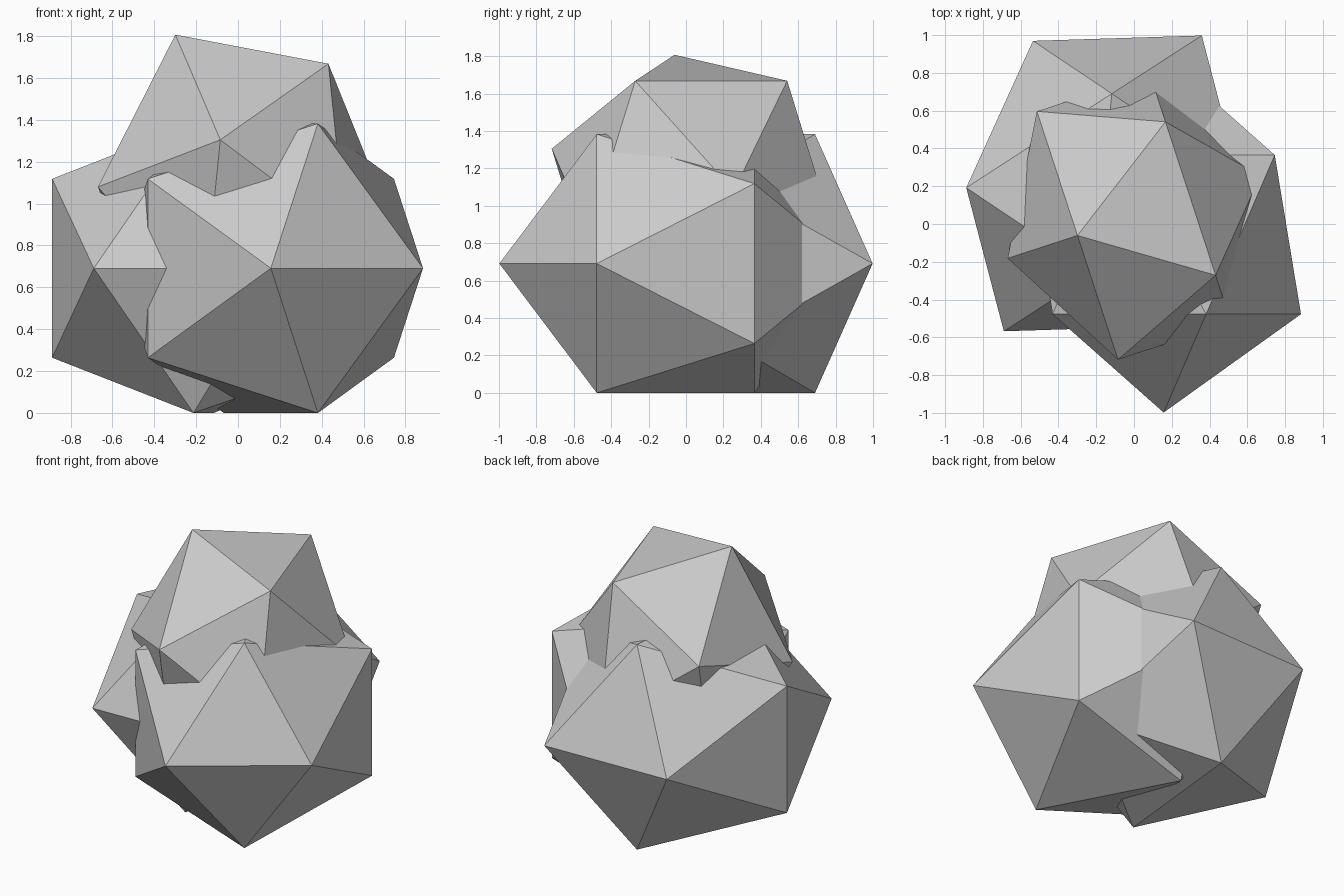
import bpy, bmesh, math
from mathutils import Matrix, Vector

if "Cube" in bpy.data.objects:
    bpy.data.objects.remove(bpy.data.objects["Cube"])

RING = 0.727  # radius of each five-sided ring of vertices


def boulder(name, centre, pole_angle, half_length, ring_vertex_up=False):
    """20-sided rock whose long axis is horizontal, stretched along that axis."""
    pole = Vector((math.cos(pole_angle), math.sin(pole_angle), 0))
    side = Vector((-pole.y, pole.x, 0))
    ring_dir = Vector((0, 0, 1)) if ring_vertex_up else side
    x_axis, z_axis = -ring_dir, -pole
    y_axis = z_axis.cross(x_axis)
    turn = Matrix((x_axis, y_axis, z_axis)).transposed().to_4x4()
    radius = RING / math.sqrt(0.8)
    matrix = Matrix.Translation(centre) @ turn @ Matrix.Diagonal((radius, radius, half_length, 1))

    bm = bmesh.new()
    bmesh.ops.create_icosphere(bm, subdivisions=1, radius=1, matrix=matrix)
    mesh = bpy.data.meshes.new(name)
    bm.to_mesh(mesh)
    bm.free()
    obj = bpy.data.objects.new(name, mesh)
    bpy.context.collection.objects.link(obj)
    return obj


# Two large rocks on the ground
boulder("front_boulder", (0.157, -0.056, 0.691), math.radians(-90), 0.942)
boulder("back_boulder", (-0.165, 0.215, 0.691), math.radians(-123.8), 0.942)
# Shorter rock resting on top
boulder("top_boulder", (0.0, 0.037, 1.08), math.radians(198.1), 0.704, ring_vertex_up=True)
